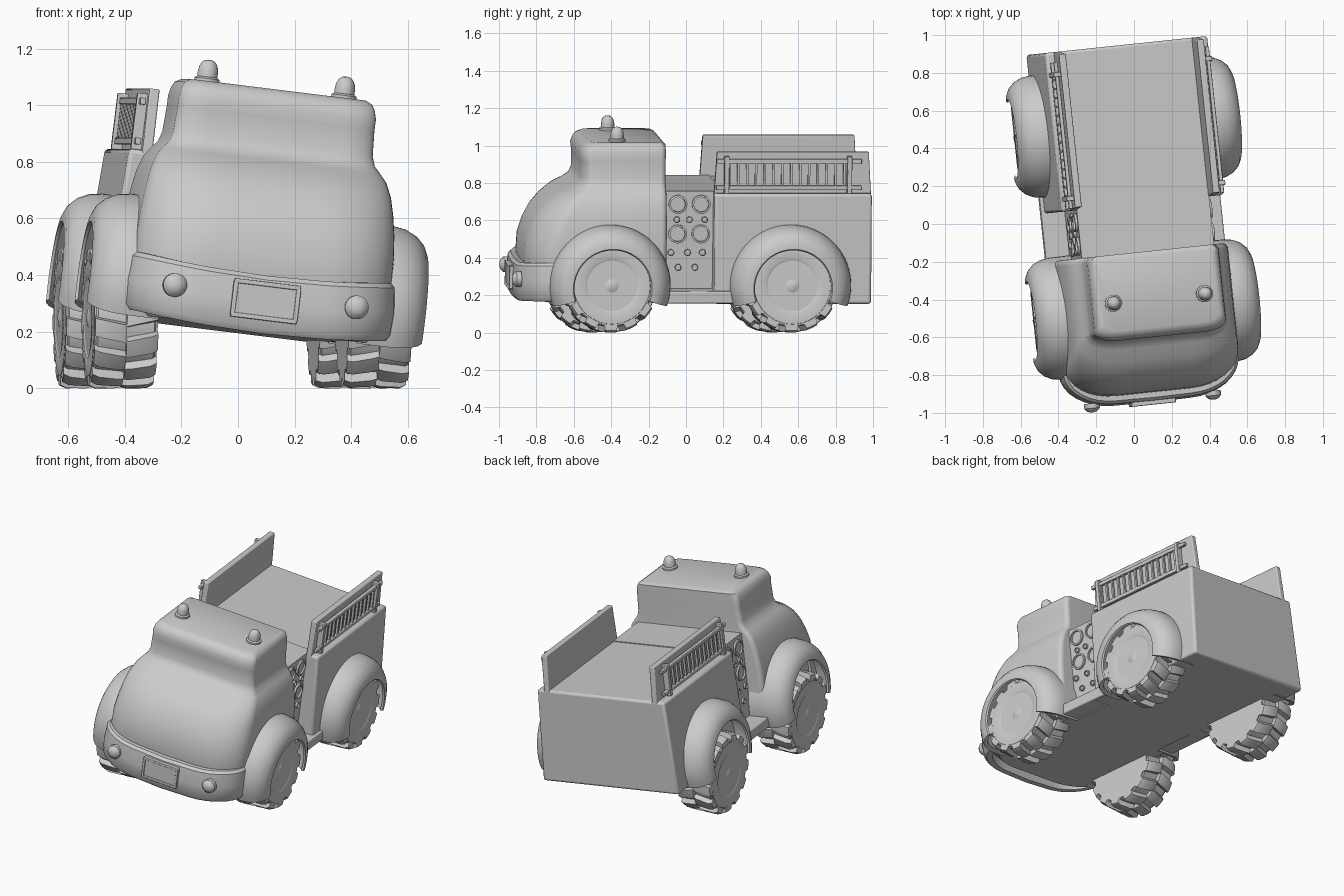
import bpy, bmesh
from math import sin, cos, pi, radians
from mathutils import Matrix, Vector

if "Cube" in bpy.data.objects:
    bpy.data.objects.remove(bpy.data.objects["Cube"])

T, R = Matrix.Translation, Matrix.Rotation
YAW = R(radians(6), 4, 'Z')
BODY = T((-0.04, 0, 0)) @ YAW @ R(radians(7), 4, 'Y')   # body leans to its right
GROUND = T((-0.017, 0, 0)) @ YAW                        # wheels stay upright


def loft(name, rings, M, bevel=0):
    n = len(rings[0])
    verts = [p for r in rings for p in r]
    faces = [(i * n + j, i * n + (j + 1) % n, (i + 1) * n + (j + 1) % n, (i + 1) * n + j)
             for i in range(len(rings) - 1) for j in range(n)]
    faces += [tuple(range(n)), tuple(range(len(verts) - n, len(verts)))]
    me = bpy.data.meshes.new(name)
    me.from_pydata(verts, [], faces)
    bm = bmesh.new()
    bm.from_mesh(me)
    bmesh.ops.recalc_face_normals(bm, faces=bm.faces)
    bm.to_mesh(me)
    bm.free()
    ob = bpy.data.objects.new(name, me)
    bpy.context.collection.objects.link(ob)
    ob.matrix_world = M
    if bevel:
        b = ob.modifiers.new("bevel", 'BEVEL')
        b.width, b.segments = bevel, 3
    return ob


def box(name, u, v, w, M=BODY, bevel=0):
    rings = [[(u[0], y, w[0]), (u[1], y, w[0]), (u[1], y, w[1]), (u[0], y, w[1])] for y in v]
    return loft(name, rings, M, bevel)


def lathe(name, prof, M, n=32):
    return loft(name, [[(x, r * cos(2 * pi * k / n), r * sin(2 * pi * k / n)) for k in range(n)]
                       for r, x in prof], M)


def corner(cx, cy, rx, ry, a0, n=8):
    return [(cx + rx * cos(radians(a0 + 90 * k / n)), cy + ry * sin(radians(a0 + 90 * k / n)))
            for k in range(n + 1)]


# cab: stacked rounded outlines (height, half width, front, corner rx, corner ry, rear radius)
BACK = -0.155
cab = [(.21, .42, -.85, .25, .15, .03), (.25, .45, -.88, .25, .16, .03), (.42, .46, -.90, .26, .17, .03),
       (.52, .458, -.895, .27, .17, .03), (.60, .452, -.87, .27, .17, .03), (.67, .442, -.835, .27, .16, .03),
       (.73, .43, -.785, .26, .14, .03), (.78, .412, -.725, .24, .12, .03), (.81, .39, -.66, .2, .09, .03),
       (.835, .368, -.62, .15, .06, .03), (.87, .357, -.603, .12, .05, .03), (.96, .352, -.605, .12, .05, .03),
       (1.0, .352, -.61, .12, .05, .03), (1.03, .345, -.60, .12, .05, .03), (1.05, .335, -.585, .1, .05, .03),
       (1.062, .315, -.56, .1, .05, .03)]
rings = []
for w, h, f, rx, ry, rb in cab:
    b = BACK - (.02 if w > 1.06 else 0)
    pts = (corner(-h + rx, f + ry, rx, ry, 180) + corner(h - rx, f + ry, rx, ry, 270)
           + corner(h - rb, b - rb, rb, rb, 0) + corner(-h + rb, b - rb, rb, rb, 90))
    rings.append([(x, y, w) for x, y in pts])
loft("cab", rings, BODY)

# wrap-around bumper
path = ([(-.455, -.70)] + corner(-.205, -.755, .25, .17, 180) + [(0, -.928)]
        + corner(.205, -.755, .25, .17, 270) + [(.455, -.70)])
section = [(-.03, .195), (.005, .195), (.02, .215), (.025, .30), (.015, .385), (0, .40), (-.03, .40)]
rings = []
for i, (x, y) in enumerate(path):
    a, b = path[max(i - 1, 0)], path[min(i + 1, len(path) - 1)]
    d = Vector((b[0] - a[0], b[1] - a[1])).normalized()
    lift = .03 * (x / .455) ** 2
    rings.append([(x + d.y * o, y - d.x * o, w + lift) for o, w in section])
loft("bumper", rings, BODY)

# blank plate with raised rim
box("plate", (-.105, .105), (-.96, -.93), (.255, .365), BODY)
for z in (.25, .37):
    box("plate_rim", (-.118, .118), (-.966, -.93), (z - .008, z + .008), BODY, .004)
for x in (-.112, .112):
    box("plate_rim", (x - .008, x + .008), (-.966, -.93), (.25, .37), BODY, .004)

# truck bed, middle section and chassis
loft("bed", [[(-.465, y, .21), (.465, y, .21), (.435, y, .80), (-.435, y, .80)] for y in (.10, .945)],
     BODY, .015)
box("middle", (-.355, .355), (-.22, .15), (.21, .805))
box("running_boards", (-.48, .48), (-.22, .25), (.215, .28), BODY, .008)

dome = [(1, 0), (1, .3), (.92, .6), (.7, .85), (.4, .97), (.05, 1)]
gauges = [(-.09, .735, .05), (.035, .735, .05), (-.09, .575, .05), (.035, .575, .05),
          (-.095, .652, .017), (-.027, .652, .017), (.055, .652, .017), (-.125, .475, .018),
          (-.035, .475, .018), (.045, .475, .018), (-.085, .395, .018), (.005, .395, .018)]

for s in (-1, 1):
    side = R(0 if s > 0 else pi, 4, 'Z')

    def su(a, b):
        return tuple(sorted((s * a, s * b)))

    # bed side panel with sloped front edge
    loft("side_panel", [[(x, .10, .78), (x, .945, .78), (x, .93, 1.02), (x, .115, 1.02)]
                        for x in su(.352, .388)], BODY, .006)

    # ladder: rails, rungs, brackets
    for w in (.83, .972):
        box("ladder_rail", su(.396, .416), (.11, .89), (w - .012, w + .012), BODY, .004)
    for k in range(14):
        v = .18 + k * .0475
        box("ladder_rung", su(.398, .412), (v - .006, v + .006), (.83, .972))
    for v in (.165, .825):
        box("ladder_bracket", su(.38, .425), (v - .013, v + .013), (.80, 1.0), BODY, .004)

    # pump panel gauges
    for v, w, r in gauges:
        lathe("gauge", [(r, -.01), (r, .012), (r * .8, .014), (r * .78, .004), (.002, .004)],
              BODY @ T((s * .355, v, w)) @ side, 20)

    # roof beacons
    lathe("beacon_base", [(.045, -.01), (.045, .01), (.036, .016)],
          BODY @ T((s * .245, -.41, 1.062)) @ R(-pi / 2, 4, 'Y'), 24)
    lathe("beacon", [(.036 * r, .012 + .065 * h) for r, h in dome],
          BODY @ T((s * .245, -.41, 1.062)) @ R(-pi / 2, 4, 'Y'), 24)

    # headlamps
    lathe("headlamp", [(.042, -.02), (.042, .006), (.036, .012), (.03, .02), (.015, .027), (.002, .028)],
          BODY @ T((s * .325, -.945, .328)) @ R(-pi / 2, 4, 'Z'), 24)

    for axle, v in (("front", -.46), ("rear", .51)):
        # fender: domed arch
        prof = [(.327, .36), (.325, .47), (.318, .515), (.30, .553), (.272, .582), (.24, .597),
                (.212, .60), (.205, .59), (.235, .575), (.275, .545), (.29, .50), (.295, .36)]
        rings = []
        for k in range(33):
            a = radians(-19 + 218 * k / 32)
            rings.append([(s * u, v + r * cos(a), .31 + r * sin(a)) for r, u in prof])
        loft(axle + "_fender", rings, BODY)

        # wheel: tyre with recessed rim
        W = GROUND @ T((s * .45, v + .003, .25)) @ side
        lathe(axle + "_tyre", [(.002, -.085), (.135, -.085), (.14, -.11), (.205, -.112), (.22, -.10), (.22, .10),
                               (.205, .113), (.145, .117), (.135, .112), (.128, .085), (.1, .075), (.002, .075)],
              W, 40)
        lathe(axle + "_hub", [(.06, .07), (.058, .09), (.048, .105), (.03, .115), (.002, .12)], W, 24)
        for k in range(6):
            a = k * pi / 3
            lathe(axle + "_bolt", [(.008, .07), (.008, .086), (.004, .09)],
                  W @ T((0, .092 * cos(a), .092 * sin(a))), 8)

        # staggered tread lugs on both halves of the tyre
        N = 13
        for half in (-1, 1):
            rings = []
            for x, top, tw in ((0, .246, 0), (.02, .25, .02), (.09, .25, .08), (.112, .24, .1)):
                ring = []
                for k in range(N):
                    a = 2 * pi * (k + (.5 if half > 0 else 0)) / N + tw
                    p = 2 * pi / N
                    ring += [(half * x, r * cos(a + f * p), r * sin(a + f * p)) for f, r in
                             ((-.34, .214), (-.27, top), (0, top), (.27, top), (.34, .214))]
                rings.append(ring)
            loft(axle + "_tread", rings, W)

# smooth shading with sharp edges kept
bpy.ops.object.select_all(action='SELECT')
bpy.context.view_layer.objects.active = bpy.context.selected_objects[0]
bpy.ops.object.shade_smooth_by_angle(angle=radians(35))
